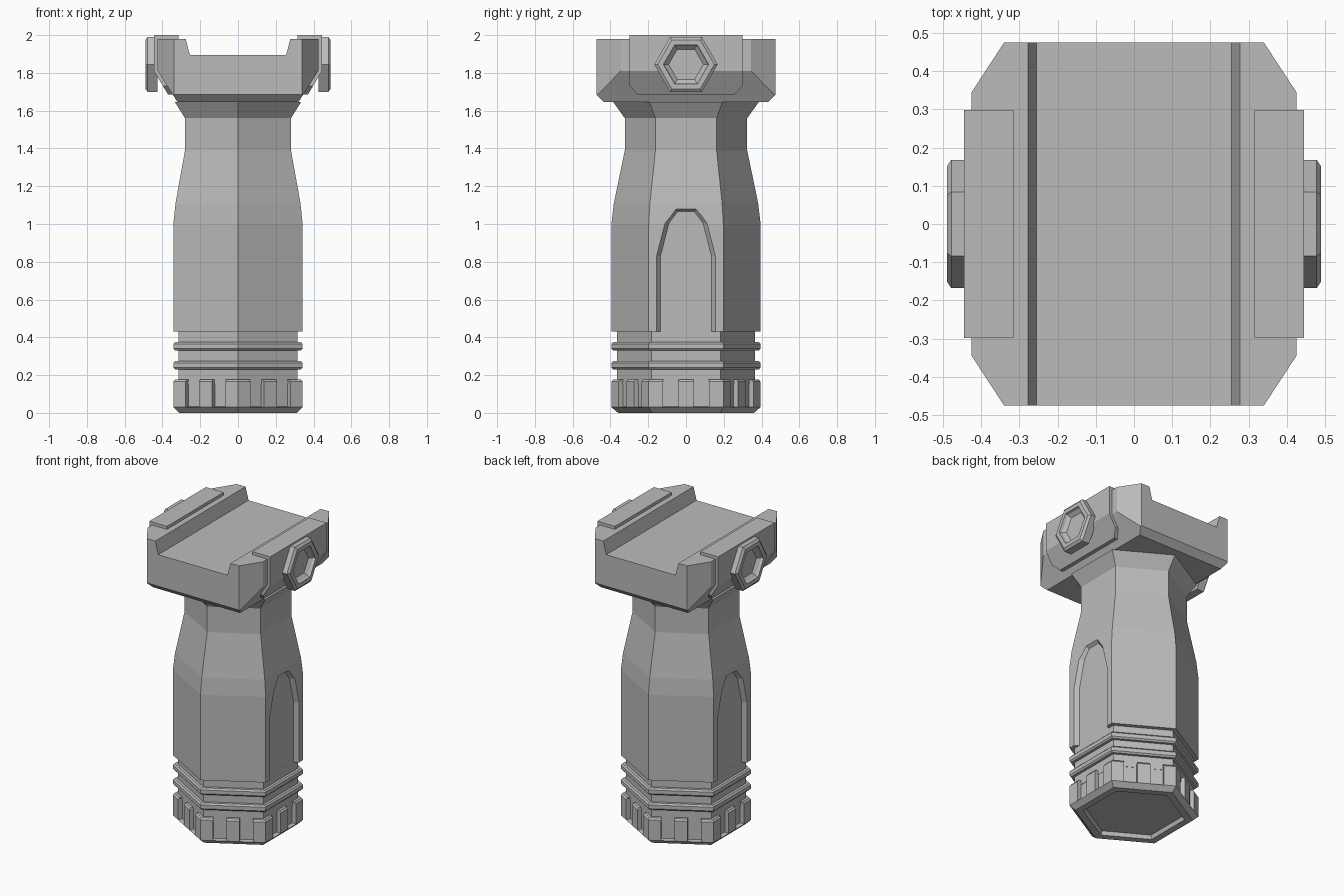
import bpy, bmesh, math
from mathutils import Vector

cube = bpy.data.objects.get("Cube")
if cube:
    bpy.data.objects.remove(cube)

grey = bpy.data.materials.new("matte_grey")
grey.use_nodes = True
COLOUR = (0.5, 0.5, 0.5, 1)
grey.diffuse_color = COLOUR
grey.node_tree.nodes["Principled BSDF"].inputs["Base Color"].default_value = COLOUR


def finish(name, bm):
    bmesh.ops.recalc_face_normals(bm, faces=bm.faces)
    mesh = bpy.data.meshes.new(name)
    bm.to_mesh(mesh)
    bm.free()
    mesh.materials.append(grey)
    obj = bpy.data.objects.new(name, mesh)
    bpy.context.scene.collection.objects.link(obj)
    return obj


def loft(rings):
    """Skin matching loops of points and cap both ends."""
    bm = bmesh.new()
    loops = [[bm.verts.new(p) for p in ring] for ring in rings]
    n = len(loops[0])
    for a, b in zip(loops, loops[1:]):
        for i in range(n):
            j = (i + 1) % n
            bm.faces.new((a[i], a[j], b[j], b[i]))
    bm.faces.new(loops[0])
    bm.faces.new(loops[-1])
    return bm


def hexagon(r, z):
    return [Vector((r * math.sin(k * math.pi / 3), r * math.cos(k * math.pi / 3), z))
            for k in range(6)]


def hex_loft(name, profile):
    return finish(name, loft([hexagon(r, z) for r, z in profile]))


def side_loft(name, rings, side):
    """Loft rings given in +x space, mirrored to the chosen side."""
    return finish(name, loft([[(side * x, y, z) for x, y, z in r] for r in rings]))


# Handle body with waist and flared collar
body = hex_loft("grip_body", [(0.395, 0.43), (0.395, 1.0), (0.382, 1.11),
                              (0.324, 1.39), (0.324, 1.56), (0.385, 1.645)])

# Arched side pockets, cut with tapered walls
def arch(x, grow):
    half = [(0.135 + grow, 0.40), (0.135 + grow, 0.83),
            (0.09 + grow, 1.005), (0.045 + grow * 0.5, 1.065 + grow)]
    return [(x, y, z) for y, z in half] + [(x, -y, z) for y, z in reversed(half)]

cutters = []
for side in (1, -1):
    cutter = side_loft("pocket_cutter", [arch(0.316, 0), arch(0.366, 0.04)], side)
    mod = body.modifiers.new("pocket", 'BOOLEAN')
    mod.operation = 'DIFFERENCE'
    mod.solver = 'EXACT'
    mod.object = cutter
    cutters.append(cutter)
bpy.context.view_layer.update()
baked = bpy.data.meshes.new_from_object(
    body.evaluated_get(bpy.context.evaluated_depsgraph_get()))
body.modifiers.clear()
body.data = baked
for cutter in cutters:
    bpy.data.objects.remove(cutter)

# Recessed core and two raised rings
hex_loft("grip_core", [(0.365, 0.15), (0.365, 0.43)])
for number, z in enumerate((0.23, 0.33)):
    hex_loft(f"grip_ring_{number + 1}", [(0.36, z), (0.385, z), (0.395, z + 0.01),
                                         (0.395, z + 0.035), (0.385, z + 0.045),
                                         (0.36, z + 0.045)])

# End cap: notched hexagonal band over a chamfered, hollowed foot
def notched(r, z, depth):
    points = []
    corners = hexagon(r, z)
    for i, a in enumerate(corners):
        b = corners[(i + 1) % 6]
        inward = -((a + b) / 2 - Vector((0, 0, z))).normalized() * depth
        points.append(a)
        for start, end in ((0.19, 0.40), (0.60, 0.81)):
            p, q = a.lerp(b, start), a.lerp(b, end)
            points += [p, p + inward, q + inward, q]
    return points

finish("cap_band", loft([notched(0.395, 0.03, 0.028), notched(0.395, 0.165, 0.028),
                         notched(0.385, 0.177, 0.02)]))
hex_loft("cap_foot", [(0.30, 0.025), (0.31, 0), (0.36, 0), (0.395, 0.03), (0.34, 0.035)])

# Rail mount: channel profile, then trimmed corners and lower edges
half = [(0.255, 1.895), (0.277, 1.98), (0.425, 1.98), (0.425, 1.81),
        (0.345, 1.685), (0.32, 1.645)]
outline = half + [(-x, z) for x, z in reversed(half)]
bm = loft([[(x, y, z) for x, z in outline] for y in (-0.475, 0.475)])
planes = [((sx * 0.34, sy * 0.475, 0), (sx * 0.13, sy * 0.085, 0))
          for sx in (1, -1) for sy in (1, -1)]
planes += [((0, sy * 0.475, 1.685), (0, sy * 0.04, -0.04)) for sy in (1, -1)]
for point, normal in planes:
    cut = bmesh.ops.bisect_plane(bm, geom=bm.verts[:] + bm.edges[:] + bm.faces[:],
                                 dist=0.0001, plane_co=point,
                                 plane_no=Vector(normal).normalized(), clear_outer=True)
    edges = [e for e in cut["geom_cut"] if isinstance(e, bmesh.types.BMEdge)]
    bmesh.ops.holes_fill(bm, edges=[e for e in edges if e.is_boundary], sides=0)
finish("rail_mount", bm)

# Clamp plates and hex screws on both sides
for side, label in ((1, "left"), (-1, "right")):
    def plate(y, low):
        slope = 0.445 - (1.81 - low) * 0.6
        return [(0.315, y, 2.0), (0.445, y, 2.0), (0.445, y, 1.81),
                (slope, y, low), (slope - 0.04, y, low), (0.315, y, 1.85)]
    side_loft(label + "_clamp_plate", [plate(-0.298, 1.73), plate(-0.255, 1.685),
                                       plate(0.255, 1.685), plate(0.298, 1.73)], side)
    steps = [(0.168, 0.425), (0.168, 0.478), (0.15, 0.49), (0.12, 0.49),
             (0.115, 0.475), (0.092, 0.455)]
    side_loft(label + "_hex_screw",
              [[(x, p.y, 1.845 + p.x) for p in hexagon(r, 0)] for r, x in steps], side)
